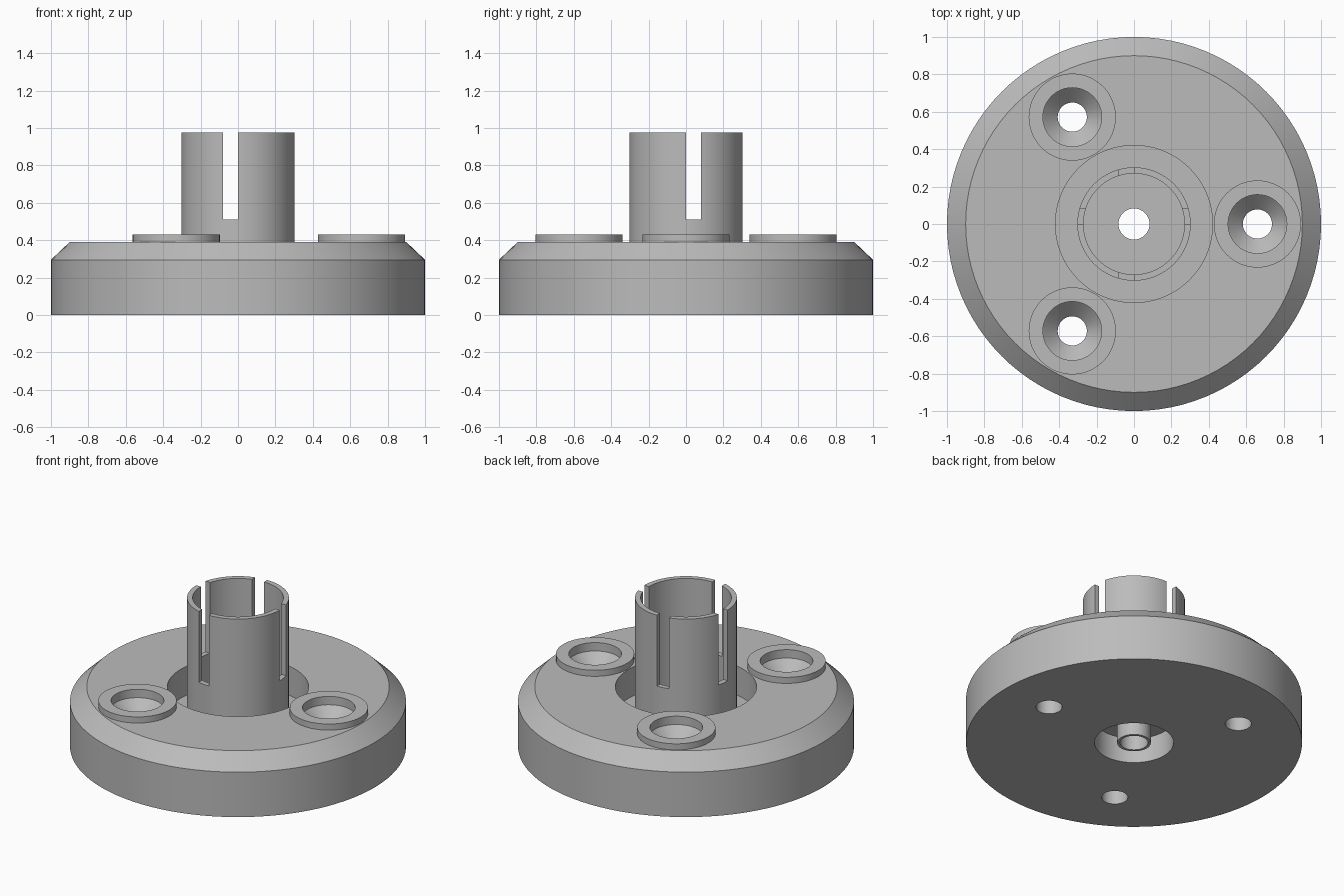
import bpy, bmesh, math
from mathutils import Matrix, Vector

cube = bpy.data.objects.get("Cube")
if cube:
    bpy.data.objects.remove(cube)

grey = bpy.data.materials.new("plain grey")
grey.use_nodes = True
grey.diffuse_color = (0.5, 0.5, 0.5, 1)
grey.node_tree.nodes["Principled BSDF"].inputs["Base Color"].default_value = (0.5, 0.5, 0.5, 1)


def finish(name, bm):
    bmesh.ops.recalc_face_normals(bm, faces=bm.faces)
    mesh = bpy.data.meshes.new(name)
    bm.to_mesh(mesh)
    bm.free()
    mesh.materials.append(grey)
    obj = bpy.data.objects.new(name, mesh)
    bpy.context.collection.objects.link(obj)
    return obj


def lathe(name, profile, centre=(0, 0), steps=96):
    """Spin a closed (radius, height) profile around a vertical axis."""
    bm = bmesh.new()
    verts = [bm.verts.new((r, 0, z)) for r, z in profile]
    edges = [bm.edges.new((a, b)) for a, b in zip(verts, verts[1:] + verts[:1])]
    bmesh.ops.spin(bm, geom=verts + edges, cent=(0, 0, 0), axis=(0, 0, 1),
                   angle=math.tau, steps=steps, use_duplicate=False)
    bmesh.ops.remove_doubles(bm, verts=bm.verts, dist=1e-5)
    # Points on the axis leave collapsed edges behind
    bmesh.ops.dissolve_degenerate(bm, edges=bm.edges, dist=1e-5)
    loose = [e for e in bm.edges if not e.link_faces]
    bmesh.ops.delete(bm, geom=loose, context="EDGES")
    bmesh.ops.translate(bm, verts=bm.verts, vec=(*centre, 0))
    return finish(name, bm)


def box(name, low, high):
    low, high = Vector(low), Vector(high)
    bm = bmesh.new()
    bmesh.ops.create_cube(bm, size=1, matrix=Matrix.Translation((low + high) / 2)
                          @ Matrix.Diagonal((*(high - low), 1)))
    return finish(name, bm)


def activate(obj):
    bpy.ops.object.select_all(action="DESELECT")
    obj.select_set(True)
    bpy.context.view_layer.objects.active = obj


def cut(obj, cutters):
    activate(obj)
    for cutter in cutters:
        mod = obj.modifiers.new("cut", "BOOLEAN")
        mod.operation = "DIFFERENCE"
        mod.solver = "EXACT"
        mod.object = cutter
        bpy.ops.object.modifier_apply(modifier=mod.name)
        bpy.data.objects.remove(cutter)


TOP, FLOOR, BORE = 0.39, 0.2, 0.083
PAD, SINK, HOLE = 0.233, 0.157, 0.078
spots = [(0.66 * math.cos(a), 0.66 * math.sin(a))
         for a in (0, math.tau / 3, -math.tau / 3)]

# Chamfered disc with top pocket, centre bore, underside recess and spigot
body = lathe("base_disc", [
    (1, 0), (1, 0.295), (0.9, TOP), (0.42, TOP), (0.42, FLOOR), (BORE, FLOOR),
    (BORE, 0), (0.1, 0), (0.1, 0.165), (0.235, 0.165), (0.235, 0)])

# Countersunk screw holes
cut(body, [lathe("screw_hole_cutter", [
    (0, -0.1), (HOLE, -0.1), (HOLE, 0.295), (SINK, 0.375), (SINK, 0.6), (0, 0.6)],
    spot, 48) for spot in spots])

# Slotted centre tube
tube = lathe("slotted_tube", [(0.303, FLOOR), (0.303, 0.975), (0.27, 0.975), (0.27, FLOOR)])
cut(tube, [box("slot_cutter_y", (-0.08, -0.5, 0.51), (0, 0.5, 1.2)),
           box("slot_cutter_x", (-0.5, 0, 0.51), (0.5, 0.08, 1.2))])

# Raised rings around the screw holes
pads = [lathe(f"screw_ring_{i + 1}", [(PAD, TOP), (PAD, 0.43), (SINK, 0.43), (SINK, TOP)],
              spot, 48) for i, spot in enumerate(spots)]

for obj in [body, tube] + pads:
    activate(obj)
    bpy.ops.object.shade_smooth_by_angle(angle=math.radians(25))
